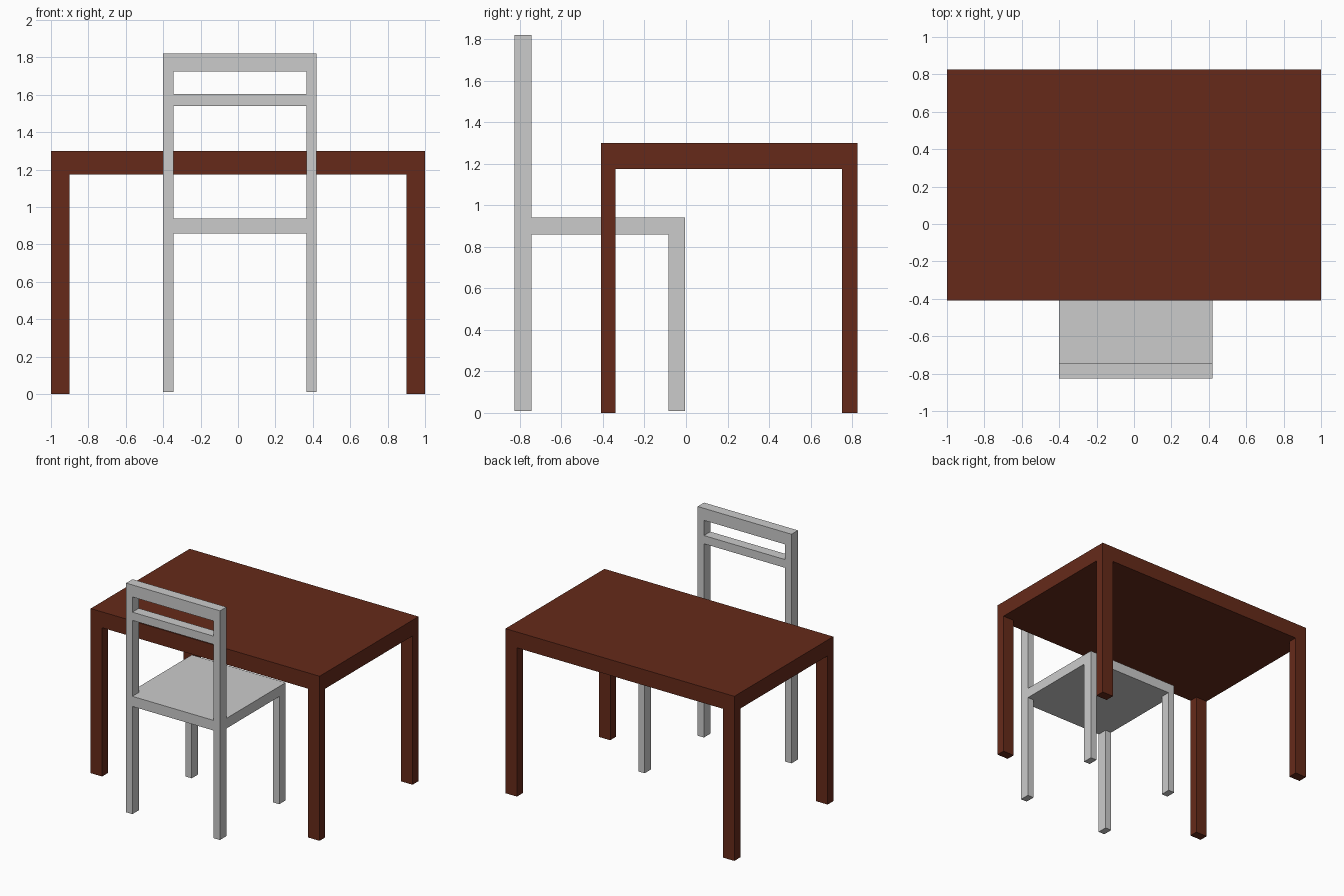
import bpy
import bmesh
from mathutils import Vector

if "Cube" in bpy.data.objects:
    bpy.data.objects.remove(bpy.data.objects["Cube"])


def slab(xs, ys, z0, z1):
    """Flat slab whose top and bottom are split along xs and ys."""
    bm = bmesh.new()
    bmesh.ops.create_cube(bm, size=1)
    for v in bm.verts:
        v.co = (xs[0] if v.co.x < 0 else xs[-1],
                ys[0] if v.co.y < 0 else ys[-1],
                z0 if v.co.z < 0 else z1)
    for axis, cuts in ((0, xs[1:-1]), (1, ys[1:-1])):
        for c in cuts:
            co, no = Vector((0, 0, 0)), Vector((0, 0, 0))
            co[axis], no[axis] = c, 1
            bmesh.ops.bisect_plane(bm, geom=bm.verts[:] + bm.edges[:] + bm.faces[:],
                                   plane_co=co, plane_no=no)
    return bm


def face_at(bm, x, y, z):
    p = Vector((x, y, z))
    return min(bm.faces, key=lambda f: (f.calc_center_median() - p).length)


def extrude(bm, x, y, z, new_z):
    face = face_at(bm, x, y, z)
    top = bmesh.ops.extrude_discrete_faces(bm, faces=[face])["faces"][0]
    for v in top.verts:
        v.co.z = new_z


def mid(a, b):
    return (a + b) / 2


def corners(xs, ys):
    return [(x, y) for x in (mid(*xs[:2]), mid(*xs[-2:]))
            for y in (mid(*ys[:2]), mid(*ys[-2:]))]


def finish(bm, name):
    bmesh.ops.recalc_face_normals(bm, faces=bm.faces[:])
    mesh = bpy.data.meshes.new(name)
    bm.to_mesh(mesh)
    bm.free()
    obj = bpy.data.objects.new(name, mesh)
    bpy.context.collection.objects.link(obj)
    return obj


# Table: slab top with four legs pulled down from its corners
xs, ys = (-1, -0.9, 0.9, 1), (-0.41, -0.34, 0.75, 0.825)
bm = slab(xs, ys, 1.175, 1.30)
for x, y in corners(xs, ys):
    extrude(bm, x, y, 1.175, 0)
table = finish(bm, "table")
wood = bpy.data.materials.new("brown_wood")
wood.diffuse_color = (0.133, 0.023, 0.01, 1)
wood.use_nodes = True
wood.node_tree.nodes["Principled BSDF"].inputs["Base Color"].default_value = wood.diffuse_color
table.data.materials.append(wood)

# Chair: seat slab with four legs
xs, ys = (-0.4, -0.345, 0.365, 0.42), (-0.825, -0.745, -0.085, -0.005)
bm = slab(xs, ys, 0.86, 0.94)
for x, y in corners(xs, ys):
    extrude(bm, x, y, 0.86, 0.01)

# Back posts, raised in steps so the rails can be bridged between them
back_y = mid(*ys[:2])
levels = (0.94, 1.54, 1.605, 1.725, 1.82)
for x in (mid(*xs[:2]), mid(*xs[-2:])):
    for z0, z1 in zip(levels, levels[1:]):
        extrude(bm, x, back_y, z0, z1)

# Middle and top back rails
for z0, z1 in ((1.54, 1.605), (1.725, 1.82)):
    inner = [face_at(bm, x, back_y, mid(z0, z1)) for x in xs[1:3]]
    edges = [e for f in inner for e in f.edges]
    bmesh.ops.delete(bm, geom=inner, context='FACES_ONLY')
    bmesh.ops.bridge_loops(bm, edges=edges)
finish(bm, "chair")
